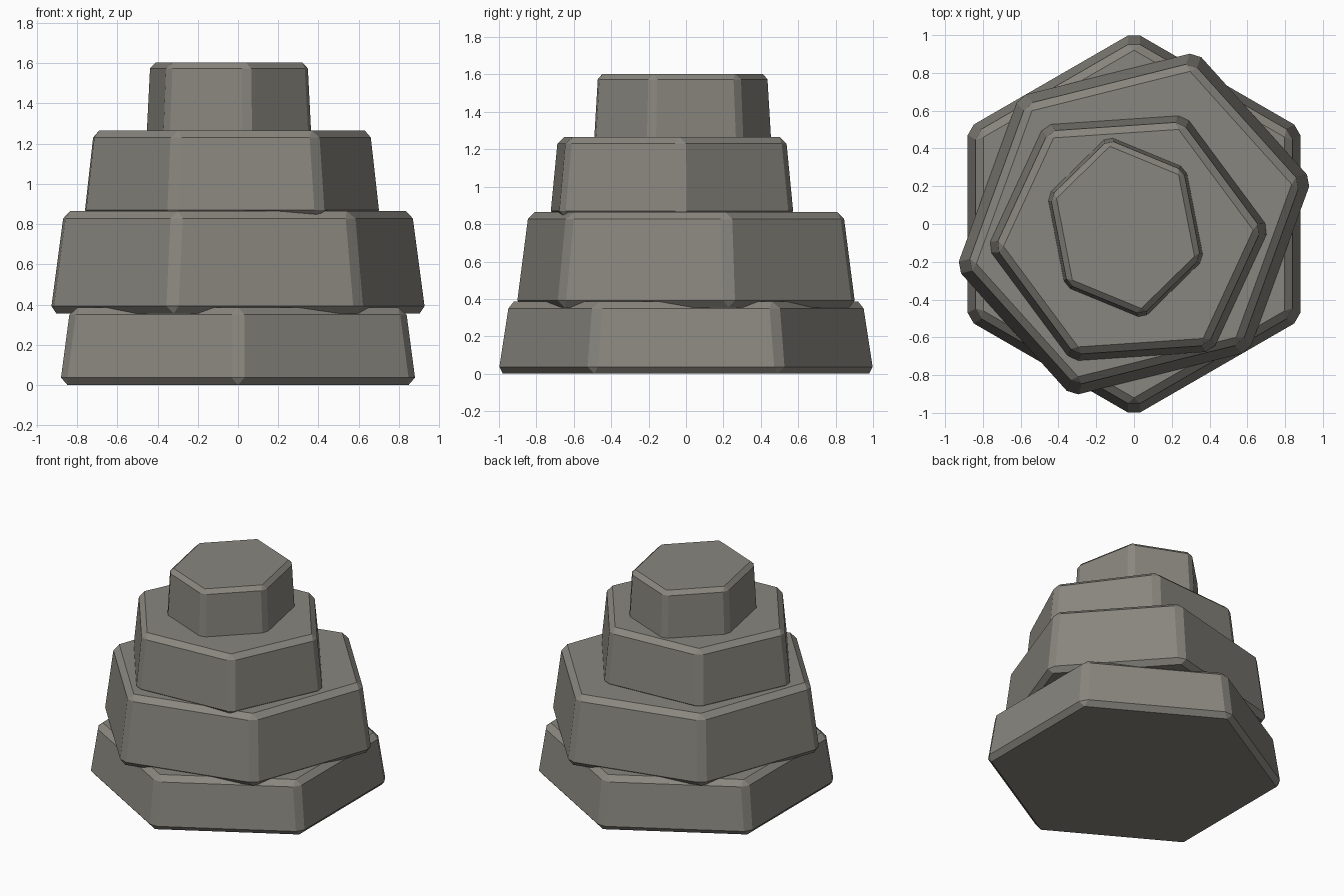
import bpy
import math
from mathutils import Matrix

cube = bpy.data.objects.get("Cube")
if cube:
    bpy.data.objects.remove(cube, do_unlink=True)

# Weathered grey stone
stone = bpy.data.materials.new("grey_stone")
stone.use_nodes = True
colour = (0.25, 0.24, 0.21, 1)
stone.diffuse_color = colour
bsdf = next(n for n in stone.node_tree.nodes if n.type == 'BSDF_PRINCIPLED')
bsdf.inputs["Base Color"].default_value = colour
bsdf.inputs["Roughness"].default_value = 0.9


def stone_block(name, centre, size, turn, z0, z1, taper, bevel):
    """Tapered six-sided block, stretched by size, turned, with chamfered edges."""
    bpy.ops.mesh.primitive_cone_add(vertices=6, radius1=1, radius2=taper, depth=1)
    block = bpy.context.object
    block.name = name
    block.data.transform(
        Matrix.Translation((*centre, (z0 + z1) / 2))
        @ Matrix.Rotation(math.radians(turn), 4, 'Z')
        @ Matrix.Diagonal((*size, z1 - z0, 1)))
    block.data.materials.append(stone)
    chamfer = block.modifiers.new("chamfer", 'BEVEL')
    chamfer.width = bevel
    chamfer.segments = 1
    chamfer.limit_method = 'NONE'
    return block


# Stacked blocks, from the ground up
stone_block("base_block", (0, 0), (1.022, 1.022), 0, 0, 0.386, 0.942, 0.037)
stone_block("lower_block", (0, 0), (0.993, 0.915), 42, 0.355, 0.865, 0.928, 0.037)
stone_block("upper_block", (-0.03, -0.075), (0.761, 0.72), -24.8, 0.835, 1.265, 0.936, 0.035)
stone_block("cap_block", (-0.045, -0.018), (0.433, 0.494), 11, 1.235, 1.603, 0.955, 0.029)
